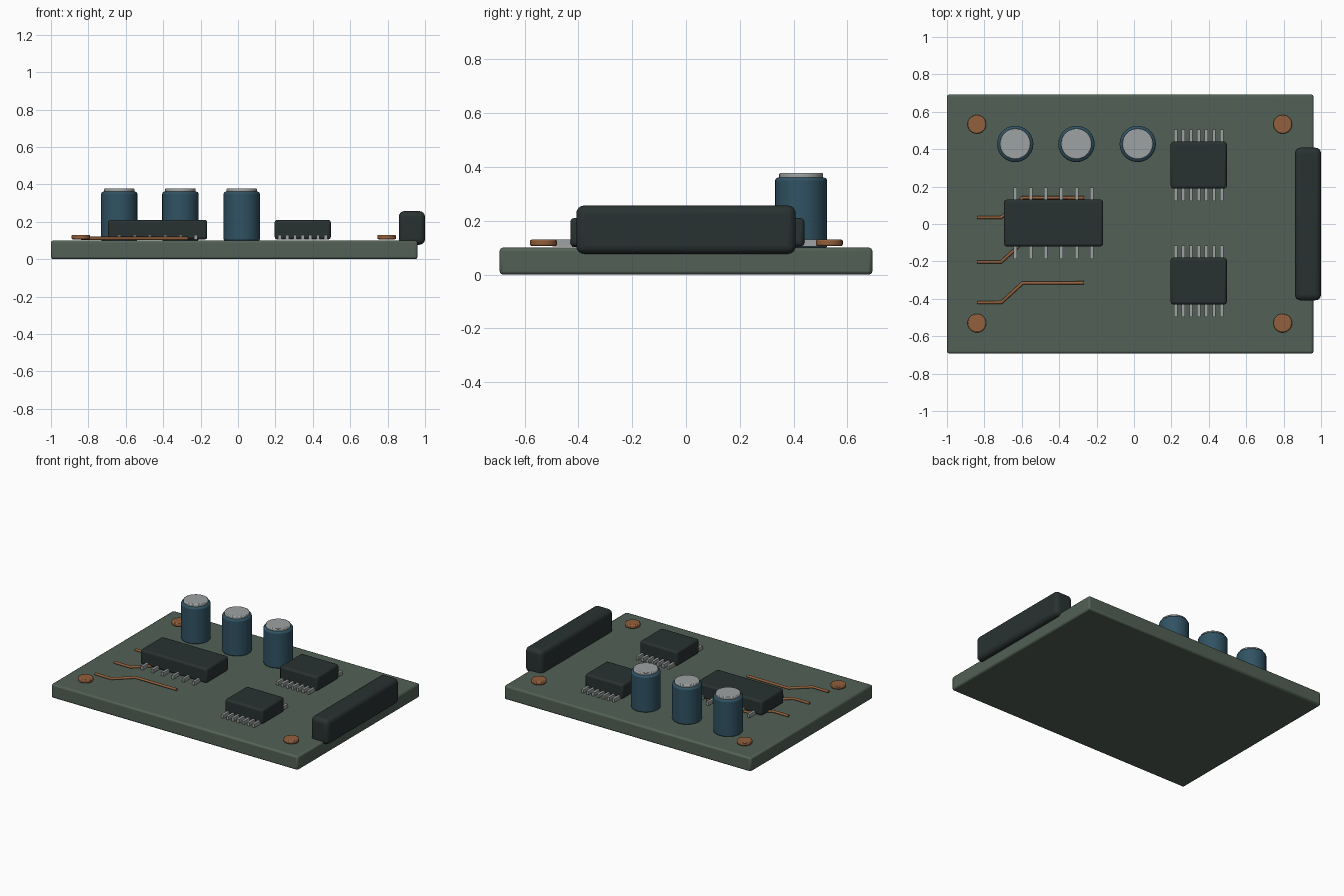
import bpy, math
from mathutils import Vector

if "Cube" in bpy.data.objects:
    bpy.data.objects.remove(bpy.data.objects["Cube"])


def material(name, rgb):
    m = bpy.data.materials.new(name)
    m.diffuse_color = (*rgb, 1)
    m.use_nodes = True
    m.node_tree.nodes["Principled BSDF"].inputs["Base Color"].default_value = m.diffuse_color
    return m


GREEN = material("board green", (0.085, 0.12, 0.092))
BLACK = material("dark plastic", (0.022, 0.031, 0.031))
BLUE = material("can blue", (0.03, 0.085, 0.125))
SILVER = material("silver", (0.34, 0.36, 0.36))
COPPER = material("copper", (0.29, 0.115, 0.045))


def finish(name, mat, bevel=0, segments=3):
    ob = bpy.context.object
    ob.name = name
    ob.data.materials.append(mat)
    if bevel:
        b = ob.modifiers.new("bevel", "BEVEL")
        b.width, b.segments = bevel, segments
        b.limit_method = "ANGLE"
        b.angle_limit = math.radians(40)
    bpy.ops.object.shade_smooth_by_angle(angle=math.radians(35))
    return ob


def box(name, mat, x, y, z, bevel=0, segments=3):
    bpy.ops.mesh.primitive_cube_add(size=1, location=[(a + b) / 2 for a, b in (x, y, z)])
    bpy.context.object.scale = [b - a for a, b in (x, y, z)]
    bpy.ops.object.transform_apply(location=False, rotation=False, scale=True)
    return finish(name, mat, bevel, segments)


def disc(name, mat, x, y, r, z0, z1, bevel):
    bpy.ops.mesh.primitive_cylinder_add(vertices=32, radius=r, depth=z1 - z0,
                                        location=(x, y, (z0 + z1) / 2))
    return finish(name, mat, bevel, 2)


def chip(name, x, y, w, d, pins, pitch):
    box(name + "_body", BLACK, (x - w / 2, x + w / 2), (y - d / 2, y + d / 2), (0.105, 0.21), 0.014)
    for side in (-1, 1):
        for i in range(pins):
            px = x + (i - (pins - 1) / 2) * pitch
            ys = sorted((y + side * (d / 2 - 0.02), y + side * (d / 2 + 0.066)))
            box(name + "_pin", SILVER, (px - 0.009, px + 0.009), ys, (0.105, 0.13))


# board and edge connector
box("circuit_board", GREEN, (-1, 0.96), (-0.693, 0.693), (0, 0.1), 0.012, 2)
box("edge_connector", BLACK, (0.86, 1.0), (-0.408, 0.408), (0.077, 0.257), 0.03, 4)

# chips with pins on two sides
chip("large_chip", -0.43, 0.005, 0.53, 0.25, 6, 0.082)
chip("upper_chip", 0.346, 0.315, 0.30, 0.25, 7, 0.041)
chip("lower_chip", 0.346, -0.305, 0.30, 0.25, 7, 0.041)

# capacitor cans with silver caps
for cx in (-0.635, -0.308, 0.02):
    disc("capacitor_can", BLUE, cx, 0.428, 0.097, 0.095, 0.361, 0.012)
    disc("capacitor_cap", SILVER, cx, 0.428, 0.082, 0.355, 0.378, 0.006)

# corner pads
for px in (-0.84, 0.795):
    for py in (-0.53, 0.533):
        disc("corner_pad", COPPER, px, py, 0.05, 0.106, 0.13, 0.006)

# copper traces: straight, jog, straight
for y0 in (0.035, -0.203, -0.42):
    cu = bpy.data.curves.new("copper_trace", "CURVE")
    cu.dimensions = "3D"
    cu.bevel_depth, cu.bevel_resolution, cu.use_fill_caps = 0.009, 2, True
    sp = cu.splines.new("POLY")
    pts = [(-0.84, y0), (-0.71, y0), (-0.595, y0 + 0.105), (-0.267, y0 + 0.105)]
    sp.points.add(len(pts) - 1)
    for p, (x, y) in zip(sp.points, pts):
        p.co = (x, y, 0.111, 1)
    cu.materials.append(COPPER)
    bpy.context.collection.objects.link(bpy.data.objects.new("copper_trace", cu))
